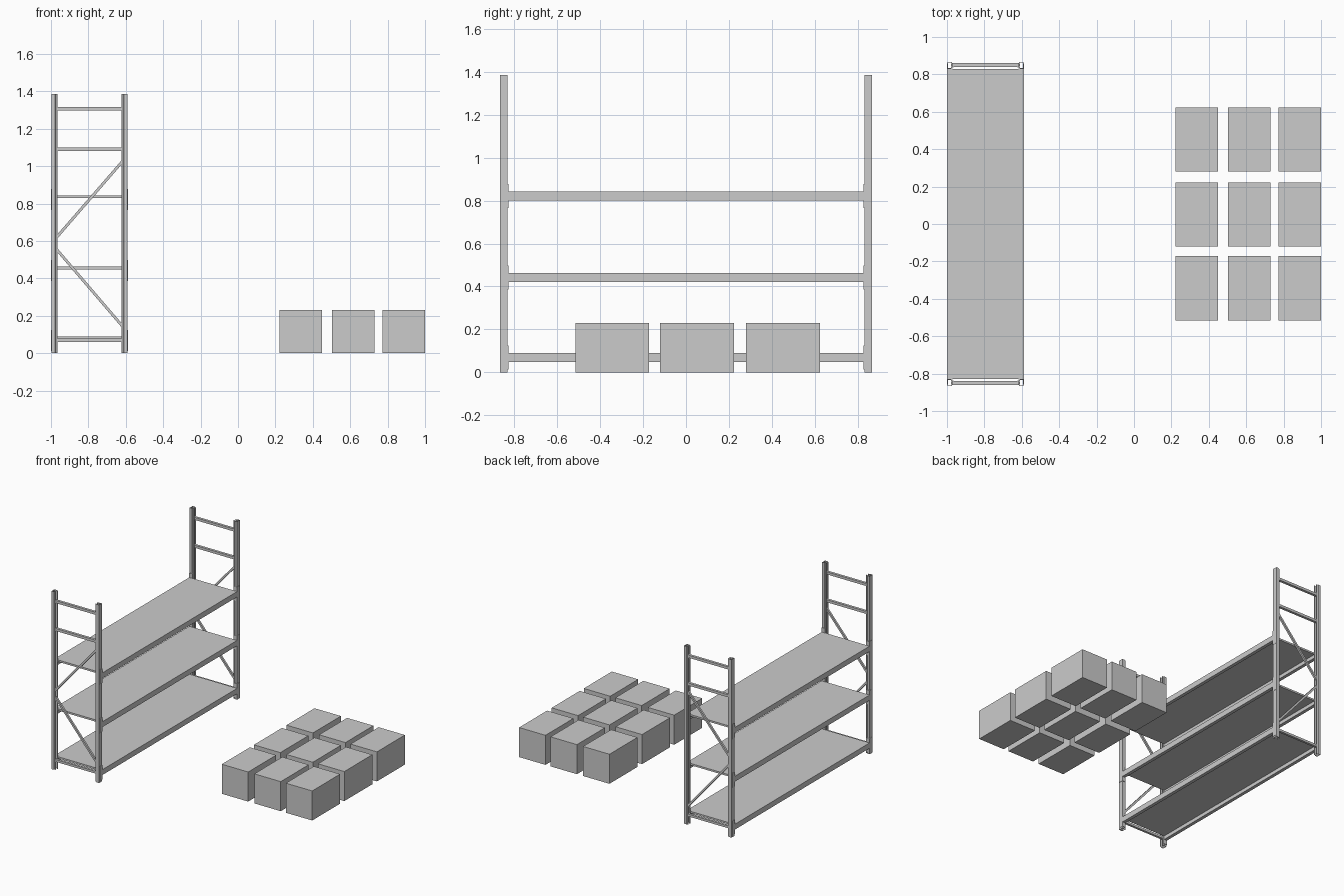
import bpy, bmesh, math
from mathutils import Vector

if "Cube" in bpy.data.objects:
    bpy.data.objects.remove(bpy.data.objects["Cube"])

X0, X1 = -1.0, -0.588          # rack depth
XC = (X0 + X1) / 2
YF = 0.8495                    # end frame centre line
H = 1.385


def finish(name, bm):
    bmesh.ops.recalc_face_normals(bm, faces=bm.faces)
    me = bpy.data.meshes.new(name)
    bm.to_mesh(me)
    bm.free()
    ob = bpy.data.objects.new(name, me)
    bpy.context.collection.objects.link(ob)
    return ob


def box(name, x, y, z):
    bm = bmesh.new()
    bmesh.ops.create_cube(bm, size=1)
    for v in bm.verts:
        v.co = Vector([(r[0] + r[1]) / 2 + c * (r[1] - r[0])
                       for r, c in zip((x, y, z), v.co)])
    return finish(name, bm)


def bar(name, a, b, w, y):
    """Square bar between two (x, z) points in an end frame."""
    ob = box(name, (-0.5, 0.5), (-w / 2, w / 2), (-w / 2, w / 2))
    dx, dz = b[0] - a[0], b[1] - a[1]
    ob.scale.x = math.hypot(dx, dz)
    ob.rotation_euler.y = -math.atan2(dz, dx)
    ob.location = ((a[0] + b[0]) / 2, y, (a[1] + b[1]) / 2)
    return ob


def post(name, x, side, y):
    """Open folded channel, with its slot facing the other post."""
    half = [(0, 0.0175), (0.020, 0.0175), (0.026, 0.012), (0.034, 0.012)]
    inner = [(0.034, 0.009), (0.025, 0.009), (0.018, 0.0145), (0.003, 0.0145)]
    loop = half + inner
    pts = loop + [(px, -py) for px, py in reversed(loop)]
    bm = bmesh.new()
    f = bm.faces.new([bm.verts.new((x + side * px, y + py, 0)) for px, py in pts])
    ext = bmesh.ops.extrude_face_region(bm, geom=[f])
    bmesh.ops.translate(bm, vec=(0, 0, H),
                        verts=[v for v in ext['geom'] if isinstance(v, bmesh.types.BMVert)])
    return finish(name, bm)


faces = (("left", X0 + 0.002, 1), ("right", X1 - 0.002, -1))
levels = (0.090, 0.463, 0.843)
xa, xb = X0 + 0.026, X1 - 0.026

# End frames: posts, rungs and diagonal braces
for end, s in (("front", -1), ("back", 1)):
    y = s * YF
    for n, x, d in faces:
        post(f"{end}_{n}_post", x, d, y)
    for i, z in enumerate((0.07, 1.09, 1.307)):
        bar(f"{end}_rung_{i}", (xa, z), (xb, z), 0.018 if i == 0 else 0.020, y)
    bar(f"{end}_upper_brace", (xa, 0.615), (xb, 1.03), 0.015, y)
    bar(f"{end}_lower_brace", (xa, 0.56), (xb, 0.14), 0.015, y)

# Shelf levels: board, two beams and their end brackets
for i, z in enumerate(levels):
    box(f"shelf_{i}", (X0 + 0.026, X1 - 0.026), (-0.83, 0.83), (z - 0.014, z))
    for n, x, d in faces:
        o = x - d * 0.002
        box(f"beam_{i}_{n}", sorted((o, o + d * 0.026)), (-0.83, 0.83), (z - 0.042, z))
        for end, s in (("front", -1), ("back", 1)):
            zr = (z - 0.077, z + 0.035)
            box(f"bracket_plate_{i}_{n}_{end}", sorted((o, o + d * 0.002)),
                sorted((s * 0.828, s * 0.858)), zr)
            box(f"bracket_flange_{i}_{n}_{end}", sorted((o, o + d * 0.030)),
                sorted((s * 0.828, s * 0.832)), zr)

# Cartons on the floor
for i, x in enumerate((0.222, 0.502, 0.773)):
    for j, y in enumerate((-0.516, -0.121, 0.280)):
        box(f"carton_{i}_{j}", (x, x + 0.227), (y, y + 0.344), (0, 0.23))
